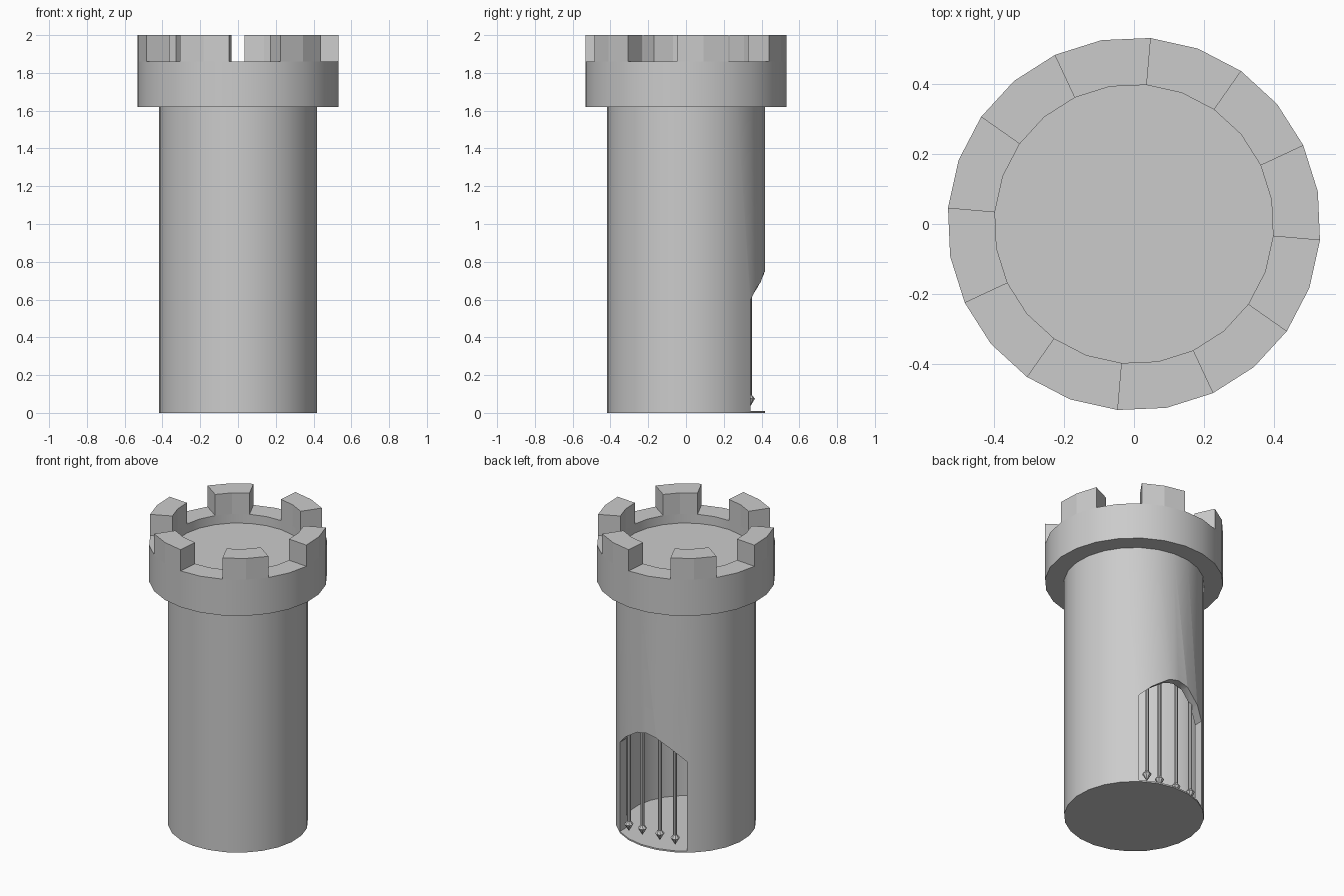
import bpy, bmesh
from math import radians, cos, sin

if "Cube" in bpy.data.objects:
    bpy.data.objects.remove(bpy.data.objects["Cube"])

SIDES = 24
START = radians(-5)


def polar(r, k, z):
    a = START + k * radians(360 / SIDES)
    return (r * cos(a), r * sin(a), z)


def make(name, bm):
    mesh = bpy.data.meshes.new(name)
    bm.to_mesh(mesh)
    bm.free()
    obj = bpy.data.objects.new(name, mesh)
    bpy.context.collection.objects.link(obj)
    return obj


def activate(obj):
    bpy.ops.object.select_all(action='DESELECT')
    obj.select_set(True)
    bpy.context.view_layer.objects.active = obj


def smooth(obj):
    activate(obj)
    bpy.ops.object.shade_smooth_by_angle(angle=radians(30))


def lathe(bm, profile, sides=SIDES, centre=(0, 0)):
    """Revolve a profile and close both ends with flat caps."""
    rings = []
    for r, z in profile:
        ring = []
        for k in range(sides):
            a = START + k * radians(360 / sides)
            ring.append(bm.verts.new((centre[0] + r * cos(a), centre[1] + r * sin(a), z)))
        rings.append(ring)
    for low, high in zip(rings, rings[1:]):
        for k in range(sides):
            n = (k + 1) % sides
            bm.faces.new((low[k], low[n], high[n], high[k]))
    bm.faces.new(rings[0][::-1])
    bm.faces.new(rings[-1])


# Tower shell with overhanging parapet and sunken roof platform
bm = bmesh.new()
lathe(bm, [(.42, 0), (.42, 1.62), (.535, 1.62), (.535, 1.86), (.4, 1.86), (.4, 1.8)])
tower = make("tower", bm)

# Cutters: hollow room and arched doorway on the back
bm = bmesh.new()
lathe(bm, [(.37, .01), (.37, 1.7)])
room = make("room_cutter", bm)

half = [(.245, .01), (.245, .6), (.175, .67), (.07, .74)]
arch = half + [(0, .755)] + [(-x, z) for x, z in reversed(half)]
bm = bmesh.new()
face = bm.faces.new([bm.verts.new((x, .1, z)) for x, z in arch])
ext = bmesh.ops.extrude_face_region(bm, geom=[face])
bmesh.ops.translate(bm, vec=(0, .6, 0),
                    verts=[g for g in ext["geom"] if isinstance(g, bmesh.types.BMVert)])
bmesh.ops.recalc_face_normals(bm, faces=bm.faces)
doorway = make("doorway_cutter", bm)

for cutter in (room, doorway):
    cutter.hide_render = True
    mod = tower.modifiers.new("cut", 'BOOLEAN')
    mod.operation = 'DIFFERENCE'
    mod.solver = 'EXACT'
    mod.object = cutter
    activate(tower)
    bpy.ops.object.modifier_apply(modifier=mod.name)
    bpy.data.objects.remove(cutter)
smooth(tower)

# Six merlons, each two ring segments wide
bm = bmesh.new()
for m in range(6):
    sections = []
    for k in range(4 * m, 4 * m + 3):
        sections.append([bm.verts.new(polar(r, k, z)) for r, z in
                         ((.4, 1.86), (.535, 1.86), (.535, 2), (.4, 2))])
    for a, b in zip(sections, sections[1:]):
        for i in range(4):
            j = (i + 1) % 4
            bm.faces.new((a[i], a[j], b[j], b[i]))
    bm.faces.new(sections[0])
    bm.faces.new(sections[-1])
bmesh.ops.recalc_face_normals(bm, faces=bm.faces)
make("merlons", bm)

# Portcullis bars with spiked tips
bm = bmesh.new()
for x in (.182, .083, -.045, -.157):
    lathe(bm, [(.001, .03), (.028, .075), (.012, .095), (.012, .8)], 8, (x, .337))
smooth(make("portcullis_bars", bm))
